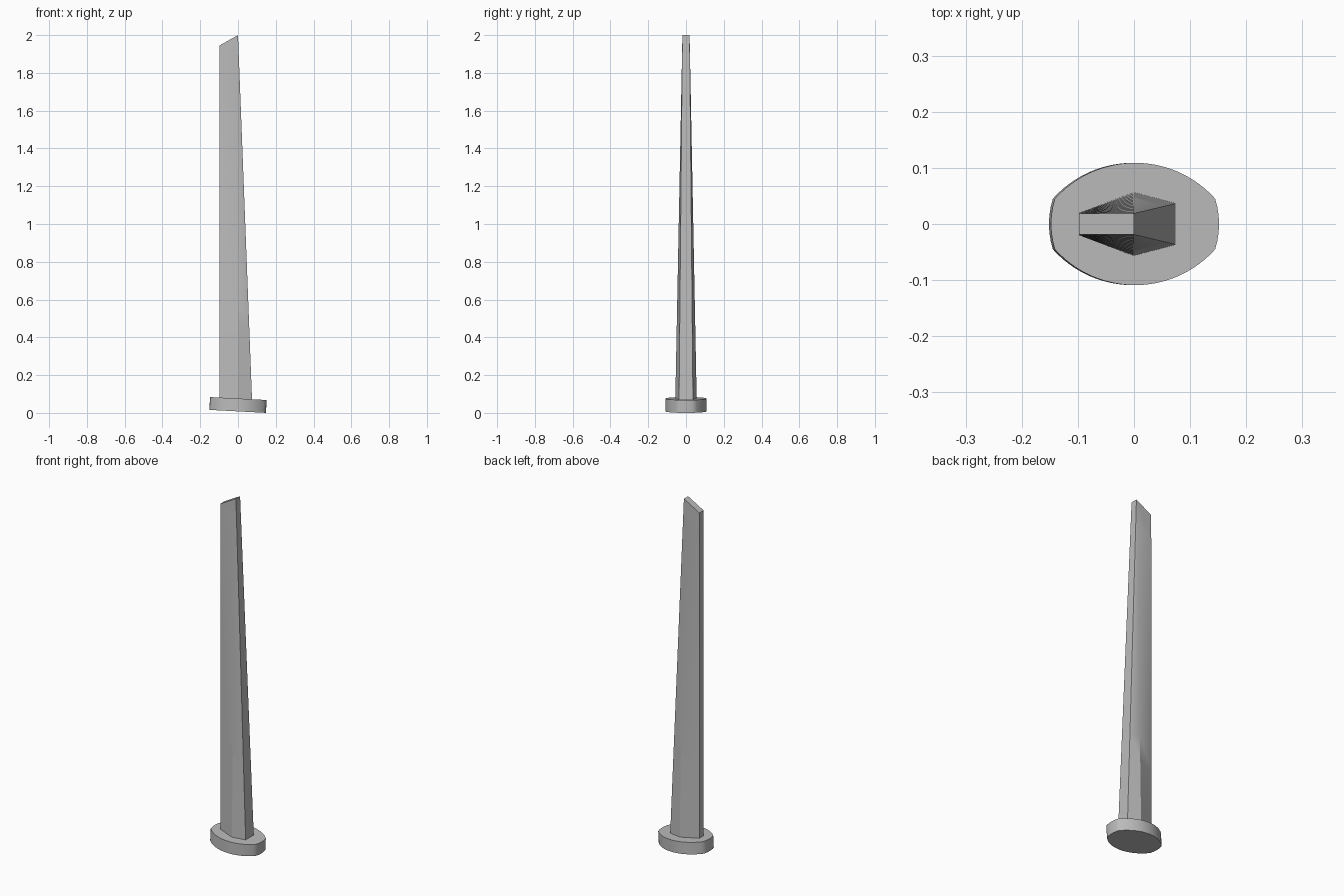
import bpy, bmesh, math
from mathutils import Matrix

cube = bpy.data.objects.get("Cube")
if cube:
    bpy.data.objects.remove(cube)

grey = bpy.data.materials.new("plain grey")
grey.use_nodes = True
colour = (0.5, 0.5, 0.5, 1)
grey.diffuse_color = colour
grey.node_tree.nodes["Principled BSDF"].inputs["Base Color"].default_value = colour


def finish(bm, name):
    bmesh.ops.remove_doubles(bm, verts=bm.verts, dist=0.0005)
    bmesh.ops.recalc_face_normals(bm, faces=bm.faces)
    mesh = bpy.data.meshes.new(name)
    bm.to_mesh(mesh)
    bm.free()
    mesh.materials.append(grey)
    obj = bpy.data.objects.new(name, mesh)
    bpy.context.collection.objects.link(obj)
    bpy.ops.object.select_all(action='DESELECT')
    obj.select_set(True)
    bpy.context.view_layer.objects.active = obj
    bpy.ops.object.shade_smooth_by_angle(angle=math.radians(30))
    return obj


# Base plate: two wide arcs closed by two shallow end arcs, slightly tilted
def arc(cx, cy, radius, start, end, steps):
    for i in range(steps):
        a = start + (end - start) * i / steps
        yield cx + radius * math.cos(a), cy + radius * math.sin(a)


side_r, side_y, end_r = 0.192, -0.083, 0.15
half = math.asin(0.143 / side_r)
cap = math.asin(0.045 / end_r)
outline = list(arc(0, 0, end_r, -cap, cap, 6))
outline += arc(0, side_y, side_r, math.pi / 2 - half, math.pi / 2 + half, 24)
outline += [(-x, -y) for x, y in outline]

bm = bmesh.new()
bottom = bm.faces.new([bm.verts.new((x, y, -0.034)) for x, y in outline])
top = bmesh.ops.extrude_face_region(bm, geom=[bottom])["geom"]
bmesh.ops.translate(bm, vec=(0, 0, 0.068),
                    verts=[v for v in top if isinstance(v, bmesh.types.BMVert)])
bm.transform(Matrix.Translation((0, 0, 0.042)) @ Matrix.Rotation(math.radians(3), 4, 'Y'))
finish(bm, "base_plate")

# Blade: hexagonal root tapering to a slanted rectangular tip
root = [(-0.098, 0.02, 0.05), (0, 0.057, 0.05), (0.075, 0.037, 0.05)]
tip = [(-0.098, 0.019, 1.945), (0, 0.019, 2.0), (0, 0.019, 2.0)]


def mirrored(points):
    return points + [(x, -y, z) for x, y, z in reversed(points)]


bm = bmesh.new()
steps = 14
rings = []
for i in range(steps + 1):
    t = i / steps
    rings.append([bm.verts.new([a + (b - a) * t for a, b in zip(p, q)])
                  for p, q in zip(mirrored(root), mirrored(tip))])
for low, high in zip(rings, rings[1:]):
    for j in range(6):
        k = (j + 1) % 6
        bm.faces.new((low[j], low[k], high[k], high[j]))
bm.faces.new(rings[0])
bm.faces.new([rings[-1][j] for j in (0, 1, 4, 5)])
finish(bm, "blade")
